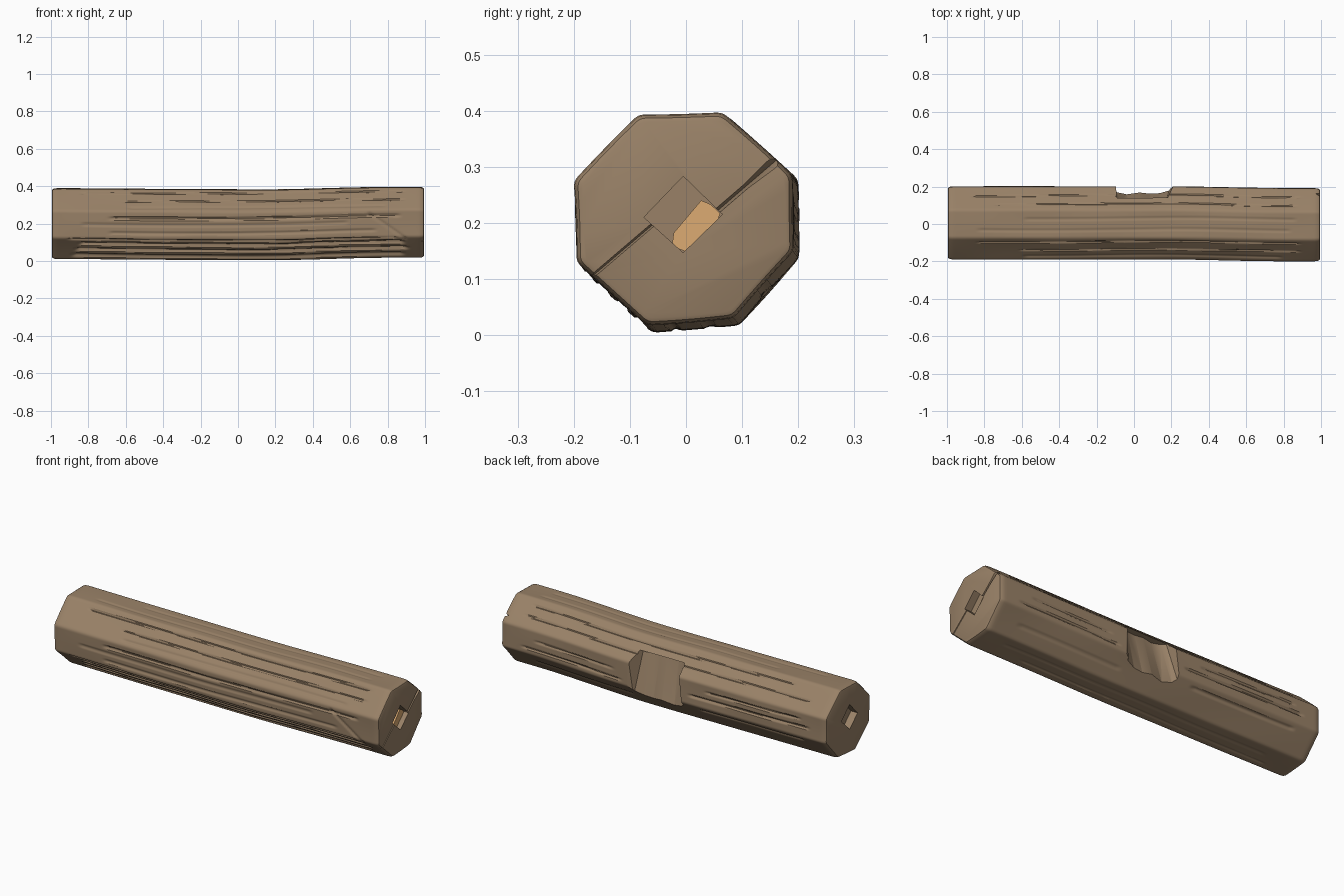
import bpy, bmesh, math, random

if "Cube" in bpy.data.objects:
    bpy.data.objects.remove(bpy.data.objects["Cube"])
random.seed(4)


def material(name, col):
    m = bpy.data.materials.new(name)
    m.diffuse_color = (*col, 1)
    m.use_nodes = True
    m.node_tree.nodes["Principled BSDF"].inputs["Base Color"].default_value = m.diffuse_color
    return m


WOOD = material("weathered brown wood", (0.32, 0.222, 0.137))
TAN = material("fresh tan wood", (0.72, 0.41, 0.17))


def make(name, bm, mat):
    bmesh.ops.recalc_face_normals(bm, faces=bm.faces)
    me = bpy.data.meshes.new(name)
    bm.to_mesh(me)
    bm.free()
    me.materials.append(mat)
    ob = bpy.data.objects.new(name, me)
    bpy.context.collection.objects.link(ob)
    return ob


def prism(name, lower, upper, mat):
    """Closed solid between two matching outlines."""
    bm = bmesh.new()
    a = [bm.verts.new(p) for p in lower]
    b = [bm.verts.new(p) for p in upper]
    n = len(a)
    for i in range(n):
        bm.faces.new((a[i], a[(i + 1) % n], b[(i + 1) % n], b[i]))
    bm.faces.new(a)
    bm.faces.new(b)
    bmesh.ops.triangulate(bm, faces=bm.faces)
    return make(name, bm, mat)


# octagonal section (y, z): top, upper back, back, lower back, bottom, lower front, front, upper front
OCT = [(-.085, .393), (.065, .397), (.19, .285), (.192, .15),
       (.085, .03), (-.07, .017), (-.195, .13), (-.2, .275)]
# weathering grooves: face, position on face, x start, x end, depth, half width
GROOVES = [
    (5, .18, -.90, .90, .010, .09), (5, .45, -.88, .92, .014, .08),
    (5, .72, -.86, .90, .014, .08), (5, .93, -.92, .86, .007, .05),
    (6, .22, -.70, .75, .005, .07), (6, .52, -.85, .60, .004, .08),
    (6, .76, -.70, .88, .007, .07), (7, .18, -.60, .80, .004, .06),
    (7, .46, -.62, .90, .006, .035), (7, .82, -.85, .90, .006, .035),
    (0, .30, -.85, .85, .003, .07), (0, .70, -.60, .88, .003, .07),
    (1, .25, -.75, .88, .005, .035), (1, .62, -.88, .90, .005, .035),
    (2, .30, -.85, -.25, .006, .06), (2, .60, -.90, -.15, .008, .07),
    (2, .45, .30, .80, .005, .06), (2, .80, .25, .88, .006, .06),
    (3, .20, -.86, -.2, .006, .07), (3, .55, .2, .85, .003, .08),
    (4, .35, -.80, .85, .003, .08), (4, .75, -.85, .7, .004, .06),
]
PER, NX = 32, 200


def lin(u):
    u %= 8
    i = int(u)
    t = u - i
    a, b = OCT[i], OCT[(i + 1) % 8]
    return a[0] + (b[0] - a[0]) * t, a[1] + (b[1] - a[1]) * t


def surface(u, x):
    p = [lin(u + d) for d in (-.05, 0, .05)]
    y, z = sum(q[0] for q in p) / 3, sum(q[1] for q in p) / 3
    f = int(u) % 8
    t = u - int(u)
    a, b = OCT[f], OCT[(f + 1) % 8]
    ln = math.hypot(b[0] - a[0], b[1] - a[1])
    ny, nz = -(b[1] - a[1]) / ln, (b[0] - a[0]) / ln
    d = 0.0
    for gf, gt, x0, x1, dep, w in GROOVES:
        if gf == f and x0 < x < x1:
            k = abs(t - gt - .03 * math.sin(3 * x + gf)) / w
            if k < 1:
                fade = min(1, (x - x0) / .03, (x1 - x) / .03)
                d += dep * fade * (1 - k * k)
    # slanting crack near the right end of the front
    if y < -.1 and .70 < x < .90:
        k = abs(z - (.26 - .7 * (x - .70))) / .014
        if k < 1:
            d += .006 * (1 - k)
    # gentle bow and waviness of the log
    s = min(1, max(0, (x - .15) / .7))
    s = s * s * (3 - 2 * s)
    wave = .0015 * math.sin(9 * x + f * 2) * math.sin(math.pi * t)
    y += .010 * (1 - s) - ny * (d + wave)
    z += -.013 * (1 - s) + .006 * max(0, -x) - nz * (d + wave)
    return y, z


# ---- log body with rounded ends
ends = [(1.0, .93), (.997, .965), (.988, .99), (.97, 1.0)]
stations = [(-x, s) for x, s in ends]
stations += [(-.955 + 1.91 * i / NX, 1.0) for i in range(NX + 1)]
stations += list(reversed(ends))
bm = bmesh.new()
rings = []
for x, s in stations:
    ring = []
    for i in range(8 * PER):
        y, z = surface(i / PER, x)
        ring.append(bm.verts.new((x * .995, y * s, .205 + (z - .205) * s)))
    rings.append(ring)
n = 8 * PER
for a, b in zip(rings, rings[1:]):
    for i in range(n):
        bm.faces.new((a[i], a[(i + 1) % n], b[(i + 1) % n], b[i]))
bm.faces.new(rings[0])
bm.faces.new(rings[-1])
log = make("log_body", bm, WOOD)

cutters = []
# ---- chopped notch in the middle of the back
edge = [(-.12, .25), (-.118, .188), (-.095, .168), (-.04, .153), (.03, .166),
        (.085, .158), (.14, .162), (.19, .18), (.24, .205), (.25, .25)]
low = [(x, y + .006, .085) for x, y in edge]
high = [(x * .85 + .01, y - (.055 if y < .2 else 0), .325) for x, y in edge]
cutters.append(prism("notch_cutter", low, high, WOOD))

# ---- square sockets in both ends
SOCKET = [(-.075, .21), (-.005, .283), (.065, .215), (-.005, .147)]
for side, nm in ((1, "right"), (-1, "left")):
    cutters.append(prism(nm + "_socket_cutter", [(side * .955, y, z) for y, z in SOCKET],
                         [(side * 1.05, y, z) for y, z in SOCKET], WOOD))


# ---- splits across the right end
def split(name, p, q, w0, w1, depth):
    ln = math.hypot(q[0] - p[0], q[1] - p[1])
    ny, nz = -(q[1] - p[1]) / ln, (q[0] - p[0]) / ln

    def tri(c, w):
        return [(1.02, c[0] - ny * w, c[1] - nz * w), (1.02, c[0] + ny * w, c[1] + nz * w),
                (.995 - depth, c[0], c[1])]
    return prism(name, tri(p, w0), tri(q, w1), WOOD)


cutters.append(split("lower_split_cutter", (-.19, .085), (-.06, .196), .009, .009, .015))
cutters.append(split("upper_split_cutter", (.045, .212), (.18, .328), .009, .022, .03))

bpy.context.view_layer.objects.active = log
log.select_set(True)
for c in cutters:
    m = log.modifiers.new(c.name, 'BOOLEAN')
    m.operation = 'DIFFERENCE'
    m.solver = 'EXACT'
    m.object = c
    bpy.ops.object.modifier_apply(modifier=m.name)
for c in cutters:
    bpy.data.objects.remove(c)
bpy.ops.object.shade_smooth_by_angle(angle=math.radians(32))

# ---- fresh wood peg inside the right socket
PEG = [(-.025, .158), (-.022, .182), (.027, .24), (.044, .233), (.061, .217), (.057, .206), (.0, .149)]
prism("socket_peg", [(.95, y, z) for y, z in PEG], [(.968, y, z) for y, z in PEG], TAN)
